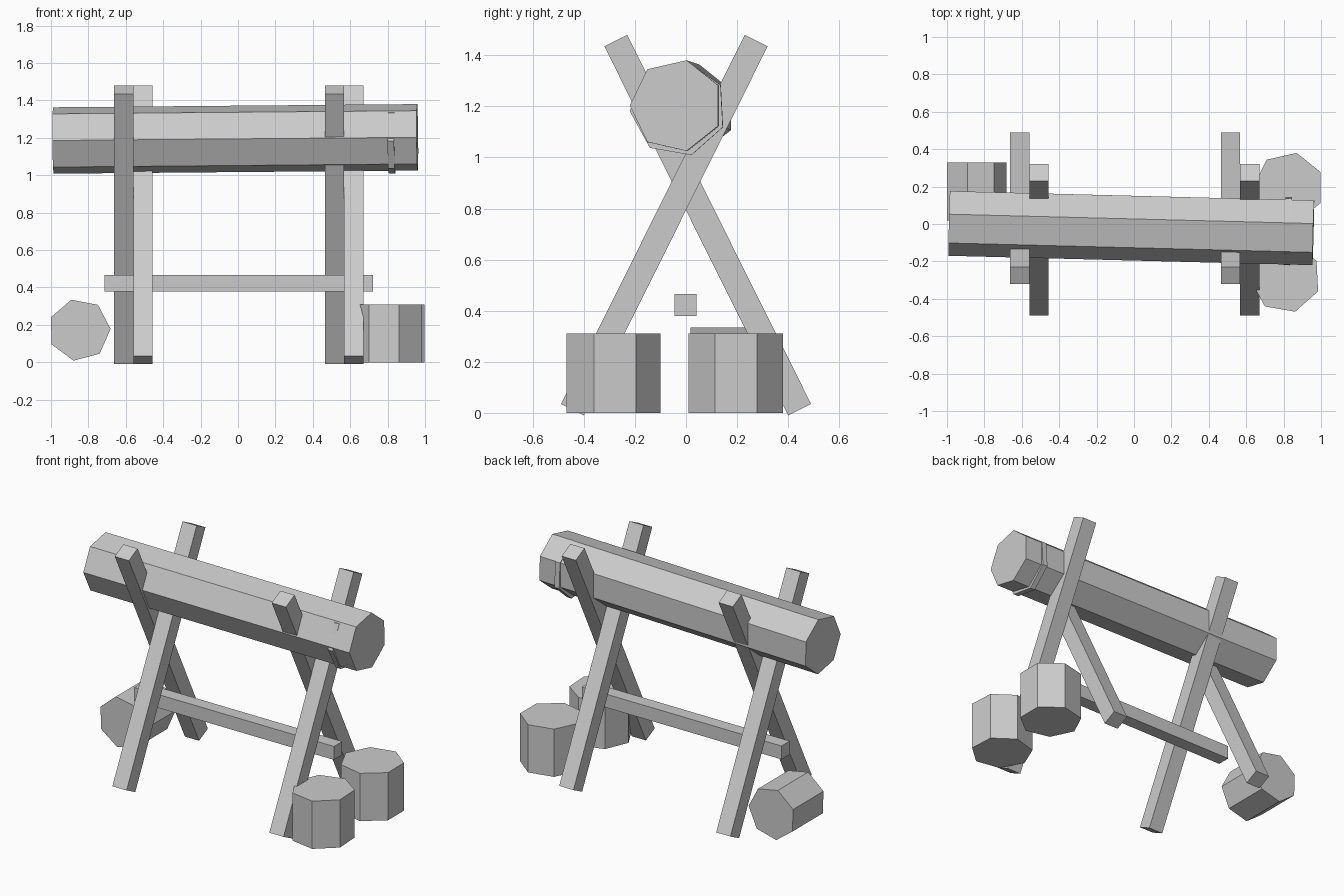
import bpy
import bmesh
from math import cos, sin, atan2, radians, pi, hypot
from mathutils import Vector

if "Cube" in bpy.data.objects:
    bpy.data.objects.remove(bpy.data.objects["Cube"])


def prism(name, start, end, u, v, radius, turn=0.0, sides=7):
    """Flat-sided log between two centres; u and v span its cross-section."""
    start, end = Vector(start), Vector(end)
    axis = (end - start).normalized()
    u, v = Vector(u), Vector(v)
    u = (u - axis * u.dot(axis)).normalized()
    v = (v - axis * v.dot(axis) - u * v.dot(u)).normalized()
    bm = bmesh.new()
    rings = []
    for centre in (start, end):
        ring = []
        for i in range(sides):
            a = radians(turn) + 2 * pi * i / sides
            ring.append(bm.verts.new(centre + radius * (u * cos(a) + v * sin(a))))
        rings.append(ring)
    a, b = rings
    bm.faces.new(a[::-1])
    bm.faces.new(b)
    for i in range(sides):
        j = (i + 1) % sides
        bm.faces.new((a[i], a[j], b[j], b[i]))
    bmesh.ops.recalc_face_normals(bm, faces=bm.faces)
    mesh = bpy.data.meshes.new(name)
    bm.to_mesh(mesh)
    bm.free()
    obj = bpy.data.objects.new(name, mesh)
    bpy.context.collection.objects.link(obj)
    return obj


def beam(name, centre, size, tilt=0.0):
    bpy.ops.mesh.primitive_cube_add(size=1, location=centre, rotation=(tilt, 0, 0))
    obj = bpy.context.object
    obj.name = name
    obj.scale = size
    return obj


X, Y, Z = (1, 0, 0), (0, 1, 0), (0, 0, 1)

# Two pairs of crossed legs
lean = atan2(0.72, 1.445)
length = hypot(0.72, 1.445)
for side, x in (("left", -0.56), ("right", 0.568)):
    for foot, s in (("back", 1), ("front", -1)):
        beam(f"{side}_{foot}_leg", (x - s * 0.051, s * 0.085, 0.735),
             (0.102, 0.1, length), s * lean)

# Stretcher between the pairs
beam("stretcher", (0.003, -0.002, 0.422), (1.435, 0.085, 0.087))

# Main log resting in the crooks, slightly skewed
prism("main_log", (-0.988, 0.012, 1.186), (0.959, -0.038, 1.203), Y, Z, 0.182, 180)

# Thin cut ring near the log's right end
prism("cut_ring", (0.805, -0.03, 1.192), (0.84, -0.031, 1.192), Y, Z, 0.19, 183)

# Cut stumps: two standing, one lying
prism("front_stump", (0.81, -0.287, 0), (0.81, -0.287, 0.31), X, Y, 0.189, 183)
prism("back_stump", (0.827, 0.195, 0), (0.827, 0.195, 0.31), X, Y, 0.19, 180)
prism("lying_stump", (-0.848, 0.018, 0.173), (-0.848, 0.33, 0.173), X, Z, 0.167, 2)
